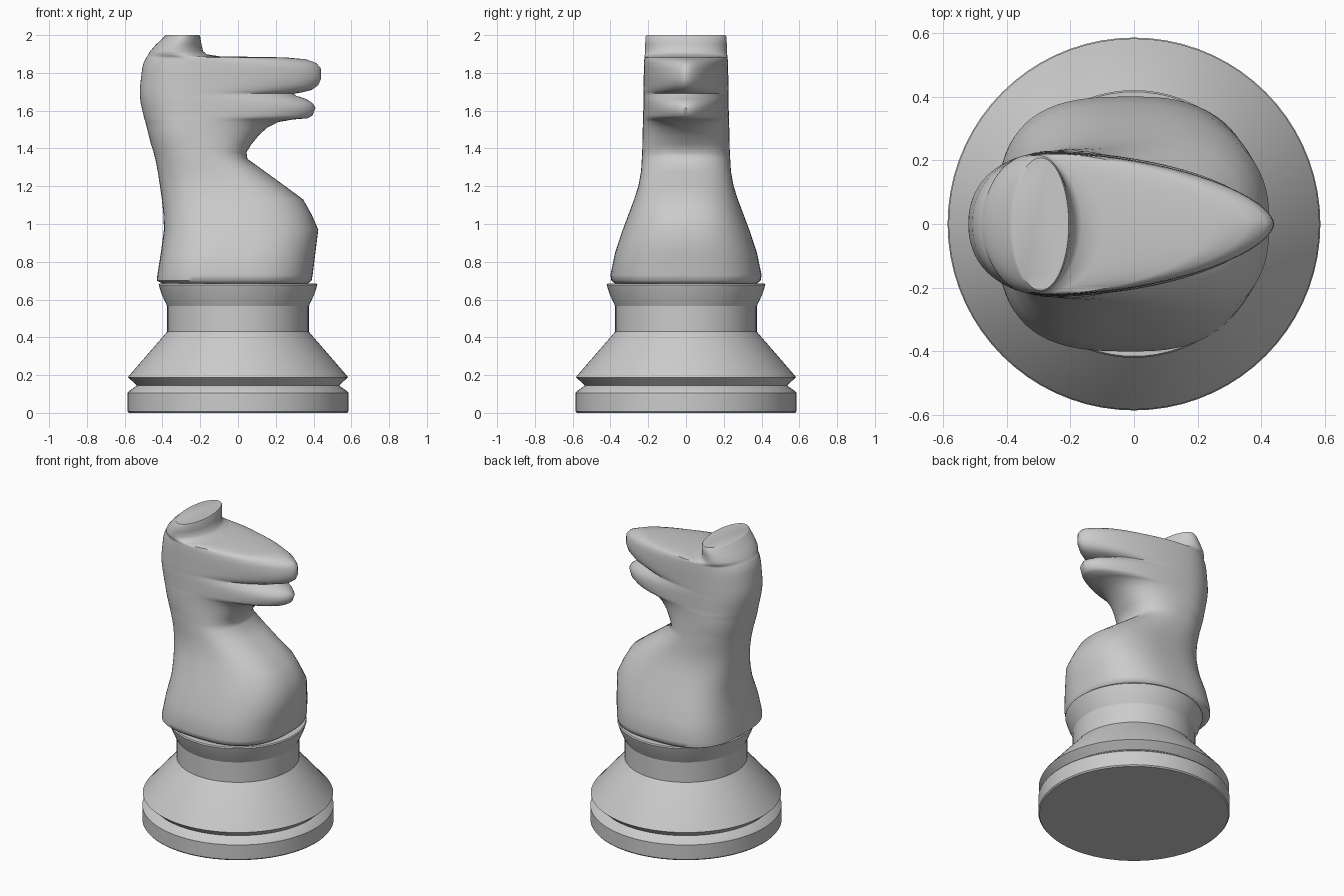
import bpy, bmesh
from math import sin, cos, pi, copysign

SEG = 72


def loft(name, rings, angle):
    """Skin a stack of closed rings and cap both ends."""
    bm = bmesh.new()
    rows = [[bm.verts.new(p) for p in ring] for ring in rings]
    for a, b in zip(rows, rows[1:]):
        for i in range(SEG):
            j = (i + 1) % SEG
            bm.faces.new((a[i], a[j], b[j], b[i]))
    bm.faces.new(rows[0][::-1])
    bm.faces.new(rows[-1])
    me = bpy.data.meshes.new(name)
    bm.to_mesh(me)
    bm.free()
    ob = bpy.data.objects.new(name, me)
    bpy.context.collection.objects.link(ob)
    bpy.ops.object.select_all(action='DESELECT')
    ob.select_set(True)
    bpy.context.view_layer.objects.active = ob
    bpy.ops.object.shade_smooth_by_angle(angle=angle)
    return ob


def circle(r, z):
    return [(r * cos(2 * pi * i / SEG), r * sin(2 * pi * i / SEG), z) for i in range(SEG)]


def egg(z, back, front, half, mid, pf, pb):
    """Superellipse section with separate front and back halves."""
    ring = []
    for i in range(SEG):
        c, s = cos(2 * pi * i / SEG), sin(2 * pi * i / SEG)
        p = pf if c > 0 else pb
        reach = front - mid if c > 0 else mid - back
        ring.append((mid + copysign(abs(c) ** (2 / p), c) * reach,
                     copysign(abs(s) ** (2 / p), s) * half, z))
    return ring


# Turned pedestal: radius, height
pedestal = [(.578, 0), (.585, .008), (.585, .105), (.578, .115), (.535, .145),
            (.582, .188), (.578, .195), (.375, .43), (.375, .565),
            (.405, .63), (.42, .678), (.415, .685)]
loft("pedestal", [circle(r, z) for r, z in pedestal], 0.4)

# Chest and neck: height, back, front, half width, widest x, front power, back power
chest = [(.685, -.40, .37, .375, 0, 2.5, 3.0),
         (.70, -.43, .39, .395, 0, 2.5, 3.0),
         (.73, -.427, .395, .40, 0, 2.5, 3.0),
         (.85, -.408, .41, .375, 0, 2.5, 3.0),
         (.97, -.392, .425, .335, 0, 2.5, 2.8),
         (1.05, -.395, .39, .305, -.01, 2.5, 2.7),
         (1.13, -.403, .345, .275, -.03, 2.5, 2.6),
         (1.20, -.413, .25, .252, -.07, 2.5, 2.5),
         (1.28, -.425, .14, .238, -.13, 2.5, 2.4),
         (1.345, -.438, .05, .234, -.19, 2.5, 2.3),
         (1.38, -.447, .045, .232, -.20, 2.4, 2.3),
         (1.42, -.46, .07, .231, -.21, 2.3, 2.3)]
# Lower jaw, mouth groove and muzzle: height, back, front, half width, front power
muzzle = [(1.47, -.473, .11, .230, 2.2), (1.51, -.483, .155, .229, 2.1),
          (1.54, -.49, .215, .228, 2.0), (1.553, -.495, .29, .228, 1.9),
          (1.56, -.497, .37, .227, 1.85), (1.575, -.50, .395, .227, 1.85),
          (1.615, -.51, .41, .226, 1.85), (1.64, -.515, .395, .226, 1.85),
          (1.662, -.518, .36, .226, 1.85), (1.68, -.52, .305, .225, 1.85),
          (1.69, -.52, .295, .225, 1.8), (1.697, -.52, .34, .225, 1.75),
          (1.71, -.52, .39, .225, 1.72), (1.735, -.518, .425, .224, 1.7),
          (1.77, -.514, .44, .224, 1.7), (1.825, -.507, .438, .223, 1.7),
          (1.852, -.50, .415, .222, 1.7), (1.872, -.49, .36, .221, 1.7),
          (1.882, -.485, .25, .220, 1.75)]
# Crest on top of the head: height, back, front, half width
crest = [(1.888, -.48, -.10, .219), (1.898, -.475, -.165, .218),
         (1.915, -.465, -.185, .217), (1.95, -.435, -.193, .216),
         (1.99, -.392, -.20, .215), (2.0, -.382, -.205, .208)]

rings = [egg(*s) for s in chest]
rings += [egg(z, b, f, h, -.25, p, 2.2) for z, b, f, h, p in muzzle]
rings += [egg(z, b, f, h, (b + f) / 2, 2.0, 2.0) for z, b, f, h in crest]
loft("horse_head", rings, 0.85)
